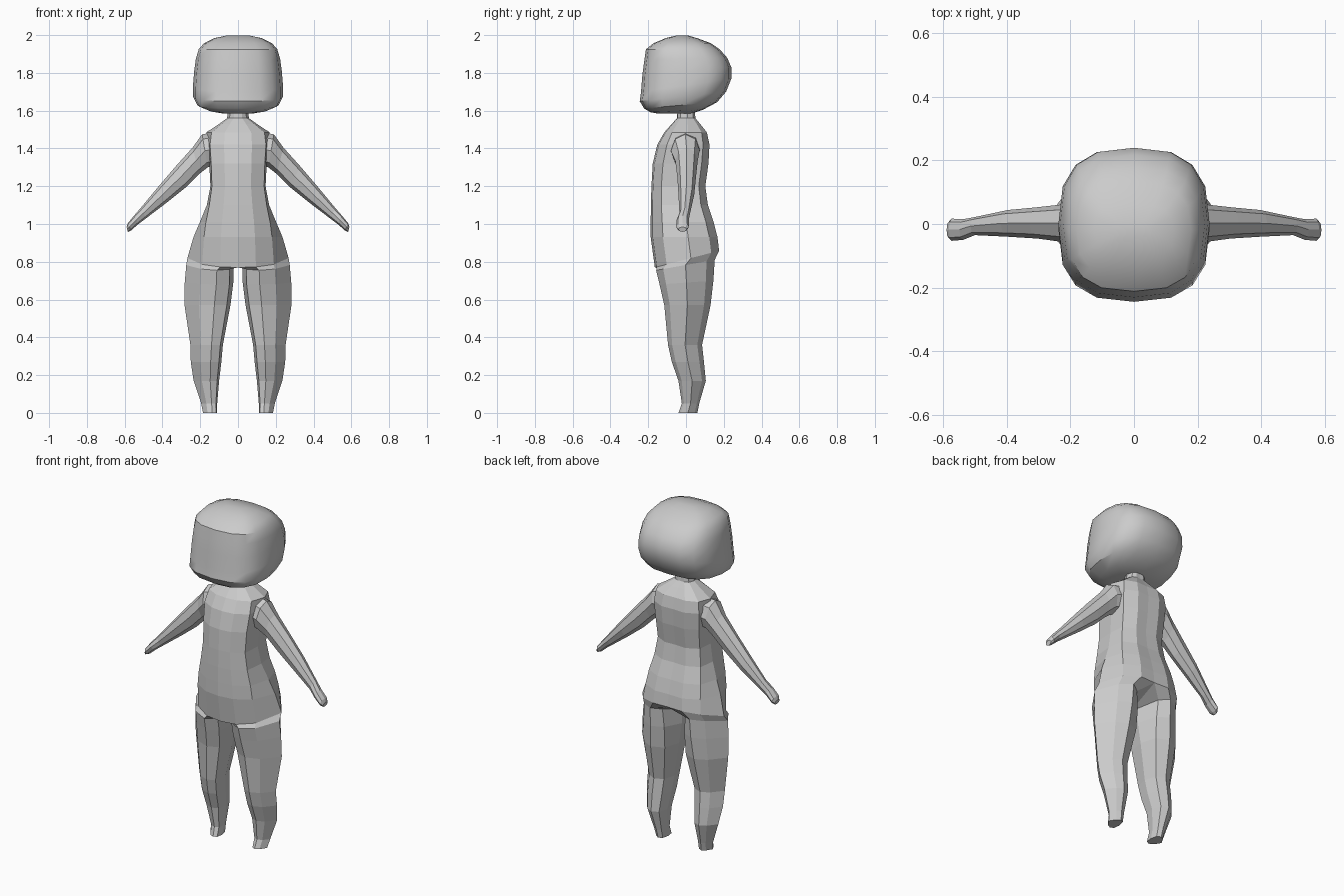
import bpy, bmesh, math
from mathutils import Vector

if "Cube" in bpy.data.objects:
    bpy.data.objects.remove(bpy.data.objects["Cube"])


def loft(name, rings, cap_start=True, cap_end=True, mirror=False, smooth=None):
    """Skin successive rings; a shorter ring is an open strip (no wrap)."""
    full = max(len(r) for r in rings)
    bm = bmesh.new()
    vs = [[bm.verts.new(p) for p in r] for r in rings]
    for a, b in zip(vs, vs[1:]):
        n = min(len(a), len(b))
        for i in range(n if n == full else n - 1):
            j = (i + 1) % n
            bm.faces.new((a[i], a[j], b[j], b[i]))
    if cap_start:
        bm.faces.new(vs[0])
    if cap_end:
        bm.faces.new(vs[-1])
    bmesh.ops.recalc_face_normals(bm, faces=bm.faces)
    me = bpy.data.meshes.new(name)
    bm.to_mesh(me)
    bm.free()
    ob = bpy.data.objects.new(name, me)
    bpy.context.collection.objects.link(ob)
    if mirror:
        m = ob.modifiers.new("Mirror", 'MIRROR')
        m.use_clip = True
        m.merge_threshold = 0.001
    if smooth:
        bpy.ops.object.select_all(action='DESELECT')
        ob.select_set(True)
        bpy.context.view_layer.objects.active = ob
        bpy.ops.object.shade_smooth_by_angle(angle=math.radians(smooth))
    return ob


def leg_ring(zf, zb, xi, xo, yf, yb, back_in=0.12):
    fx = (.08, .35, .68, 1, .7, .42, back_in, 0)
    fy = (.10, 0, .12, .5, .86, 1, .88, .5)
    return [(xi + (xo - xi) * a, yf + (yb - yf) * b, zf + (zb - zf) * b)
            for a, b in zip(fx, fy)]


def torso_ring(z, hx, c, yf, yb, zb=None, crotch=False):
    """Half ring from front centre round the side to back centre."""
    zb = z if zb is None else zb
    d = yb - yf
    pts = [(0, 0), (.5 * c, .03), (c, .18), (hx, .55), (c, .86), (.5 * c, .98), (0, .97)]
    if crotch:
        pts.append((0, .5))
    out = [[x, yf + d * t, z + (zb - z) * t] for x, t in pts]
    if crotch:
        out[7][2] -= 0.03
    return out


def arm_ring(xu, zu, xl, zl, y0, y1, n=8):
    cx, cz, cy = (xu + xl) / 2, (zu + zl) / 2, (y0 + y1) / 2
    out = []
    for i in range(n):
        a = math.tau * i / n
        out.append((cx + (xu - cx) * math.cos(a), cy + (y1 - y0) / 2 * math.sin(a),
                    cz + (zu - cz) * math.cos(a)))
    return out


def head_ring(zf, zb, hx, yf, yb, n=16, e=2.7):
    out = []
    for i in range(n):
        a = math.tau * i / n
        c, s = math.cos(a), math.sin(a)
        x = math.copysign(abs(c) ** (2 / e), c)
        t = (math.copysign(abs(s) ** (2 / e), s) + 1) / 2
        out.append((hx * x, yf + (yb - yf) * t, zf + (zb - zf) * t))
    return out


# Legs and torso as one mirrored half
legs = [leg_ring(*r) for r in (
    (0, 0, .11, .185, -.04, .06),
    (.05, .05, .11, .195, -.022, .07),
    (.17, .17, .10, .235, -.04, .105),
    (.27, .27, .088, .25, -.075, .095),
    (.36, .36, .08, .252, -.095, .085),
    (.57, .57, .04, .283, -.115, .13),
    (.68, .70, .025, .282, -.14, .145, .16),
    (.755, .81, .025, .274, -.158, .152, .2))]
torso = [torso_ring(.77, .268, .19, -.165, .182, .86, True)]
torso += [torso_ring(*r) for r in (
    (.93, .236, .18, -.187, .174),
    (1.01, .202, .17, -.187, .153),
    (1.10, .165, .152, -.186, .122),
    (1.20, .146, .138, -.183, .108),
    (1.32, .152, .142, -.176, .125),
    (1.42, .165, .148, -.152, .130),
    (1.485, .168, .14, -.115, .115),
    (1.53, .10, .085, -.075, .078),
    (1.56, .058, .045, -.048, .052),
    (1.64, .048, .036, -.042, .045))]
loft("body", legs + torso, cap_end=False, mirror=True)

# Arms tapering to mitten hands
arms = [arm_ring(*r) for r in (
    (.13, 1.485, .125, 1.31, -.075, .075),
    (.19, 1.475, .16, 1.30, -.08, .072),
    (.24, 1.405, .205, 1.265, -.057, .062),
    (.33, 1.305, .275, 1.195, -.046, .053),
    (.42, 1.20, .375, 1.115, -.04, .044),
    (.515, 1.085, .487, 1.03, -.035, .022),
    (.55, 1.045, .527, 1.0, -.05, .015),
    (.583, 1.005, .567, .965, -.053, .017),
    (.59, .985, .583, .958, -.04, .003))]
loft("arm", arms, cap_start=False, mirror=True)

# Rounded boxy head
head = [head_ring(*r) for r in (
    (1.585, 1.585, .08, -.15, .03),
    (1.592, 1.605, .15, -.19, .09),
    (1.612, 1.645, .215, -.222, .165),
    (1.65, 1.70, .238, -.245, .212),
    (1.70, 1.77, .238, -.238, .240),
    (1.79, 1.83, .232, -.231, .240),
    (1.87, 1.88, .223, -.220, .218),
    (1.925, 1.925, .208, -.212, .178),
    (1.957, 1.957, .18, -.172, .132),
    (1.985, 1.983, .125, -.105, .062),
    (1.998, 1.998, .06, -.05, .01))]
loft("head", head, smooth=35)
